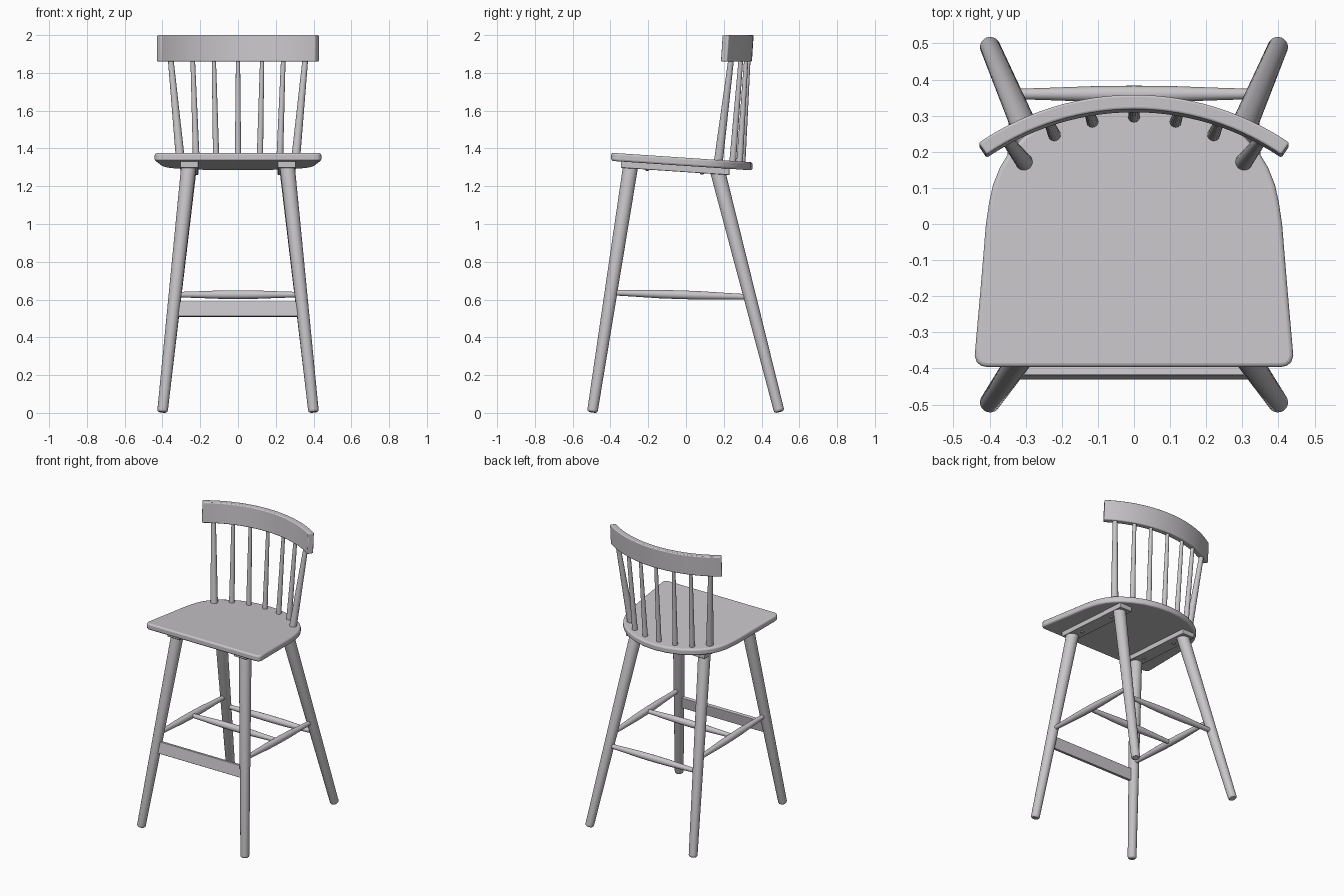
import bpy, bmesh, math
from mathutils import Vector

if "Cube" in bpy.data.objects:
    bpy.data.objects.remove(bpy.data.objects["Cube"])

mat = bpy.data.materials.new("light grey")
mat.diffuse_color = (0.58, 0.56, 0.58, 1)
mat.use_nodes = True
mat.node_tree.nodes["Principled BSDF"].inputs["Base Color"].default_value = mat.diffuse_color
SLOPE = -0.067                      # seat tilts down to the back


def seat_top(y):
    return 1.3505 + SLOPE * y


def finish(name, bm, bevel=0):
    bmesh.ops.recalc_face_normals(bm, faces=bm.faces)
    me = bpy.data.meshes.new(name)
    bm.to_mesh(me)
    bm.free()
    me.materials.append(mat)
    ob = bpy.data.objects.new(name, me)
    bpy.context.collection.objects.link(ob)
    if bevel:
        m = ob.modifiers.new("bevel", 'BEVEL')
        m.width, m.segments = bevel, 3
        m.limit_method, m.angle_limit = 'ANGLE', math.radians(40)
    bpy.ops.object.select_all(action='DESELECT')
    ob.select_set(True)
    bpy.context.view_layer.objects.active = ob
    bpy.ops.object.shade_smooth_by_angle(angle=math.radians(35))
    return ob


def rod(name, a, b, profile, sides=20):
    """Turned rod from a to b; profile = (fraction along, radius) pairs."""
    a, b = Vector(a), Vector(b)
    q = (b - a).to_track_quat('Z', 'Y')
    bm = bmesh.new()
    rings = []
    for t, r in profile:
        c = a.lerp(b, t)
        rings.append([bm.verts.new(c + q @ Vector((r * math.cos(k), r * math.sin(k), 0)))
                      for k in (2 * math.pi * i / sides for i in range(sides))])
    for r0, r1 in zip(rings, rings[1:]):
        for i in range(sides):
            j = (i + 1) % sides
            bm.faces.new((r0[i], r0[j], r1[j], r1[i]))
    bm.faces.new(rings[0][::-1])
    bm.faces.new(rings[-1])
    return finish(name, bm)


def slanted_box(name, x0, x1, section, bevel):
    """Four-point (y, z) section pulled along x."""
    bm = bmesh.new()
    f = bm.faces.new([bm.verts.new((x0, y, z)) for y, z in section])
    r = bmesh.ops.extrude_face_region(bm, geom=[f])
    bmesh.ops.translate(bm, vec=(x1 - x0, 0, 0),
                        verts=[v for v in r["geom"] if isinstance(v, bmesh.types.BMVert)])
    return finish(name, bm, bevel)


# seat: half outline mirrored, extruded
half = [(0.405, -0.396), (0.422, -0.393), (0.435, -0.383), (0.441, -0.365), (0.439, -0.34),
        (0.424, -0.17), (0.41, 0.0), (0.401, 0.06), (0.39, 0.11), (0.372, 0.155), (0.345, 0.2),
        (0.305, 0.243), (0.25, 0.284), (0.18, 0.319), (0.09, 0.344), (0, 0.352)]
outline = half + [(-x, y) for x, y in half[-2::-1]]
bm = bmesh.new()
face = bm.faces.new([bm.verts.new((x, y, seat_top(y))) for x, y in outline])
res = bmesh.ops.extrude_face_region(bm, geom=[face])
bmesh.ops.translate(bm, vec=(0, 0, -0.043),
                    verts=[v for v in res["geom"] if isinstance(v, bmesh.types.BMVert)])
finish("seat", bm, 0.011)

# curved backrest rail, leaning slightly back
bm = bmesh.new()
rings = []
N = 28
for i in range(N + 1):
    a = math.radians(-34.4 + 68.8 * i / N)
    rings.append([bm.verts.new((r * math.sin(a), -0.404 + dy + r * math.cos(a), z))
                  for r, z, dy in ((0.722, 1.86, -0.009), (0.762, 1.86, -0.009),
                                   (0.762, 2.0, 0), (0.722, 2.0, 0))])
for p, q in zip(rings, rings[1:]):
    for k in range(4):
        bm.faces.new((p[k], p[(k + 1) % 4], q[(k + 1) % 4], q[k]))
bm.faces.new(rings[0])
bm.faces.new(rings[-1][::-1])
finish("backrest_rail", bm, 0.006)

# back spindles: base x, base y, top x, top y, base radius, top radius
for bx, by, tx, ty, r0, r1 in ((0, 0.297, 0, 0.331, 0.017, 0.011),
                               (0.115, 0.283, 0.128, 0.319, 0.017, 0.011),
                               (0.22, 0.246, 0.24, 0.291, 0.018, 0.012),
                               (0.303, 0.17, 0.357, 0.24, 0.024, 0.015)):
    for s in ((1, -1) if bx else (1,)):
        rod("back_spindle", (s * bx, by, seat_top(by) - 0.02), (s * tx, ty, 1.88),
            ((0, r0), (1, r1)), 16)

LEG = ((0, 0.02), (0.004, 0.026), (0.01, 0.028), (1, 0.04))
SPIN = ((0, 0.014), (0.15, 0.017), (0.35, 0.022), (0.5, 0.023),
        (0.65, 0.022), (0.85, 0.017), (1, 0.014))
for s in (1, -1):
    # legs
    rod("front_leg", (s * 0.4, -0.496, 0.004), (s * 0.26, -0.292, 1.315), LEG, 24)
    rod("back_leg", (s * 0.4, 0.494, 0.006), (s * 0.26, 0.166, 1.285), LEG, 24)
    # batten under the seat, with two screw heads
    sec = [(y, seat_top(y) - 0.043 - d) for y, d in
           ((-0.345, -0.003), (0.23, -0.003), (0.23, 0.033), (-0.345, 0.033))]
    slanted_box("seat_batten", s * 0.21, s * 0.305, sec, 0.004)
    for y in (-0.205, 0.085):
        z = seat_top(y) - 0.076
        rod("screw_head", (s * 0.256, y, z + 0.01), (s * 0.256, y, z - 0.007),
            ((0, 0.012), (0.7, 0.012), (1, 0.007)), 12)
    # side stretcher
    rod("side_stretcher", (s * 0.332, -0.4, 0.637), (s * 0.332, 0.335, 0.614), SPIN)

# cross stretchers
rod("middle_stretcher", (-0.33, -0.04, 0.626), (0.33, -0.04, 0.626), SPIN)
rod("back_stretcher", (-0.342, 0.36, 0.535), (0.342, 0.36, 0.535), SPIN)

# flat front footrest, tilted with the legs
slanted_box("front_footrest", -0.335, 0.335,
            [(-0.431, 0.512), (-0.407, 0.508), (-0.394, 0.586), (-0.418, 0.59)], 0.003)
